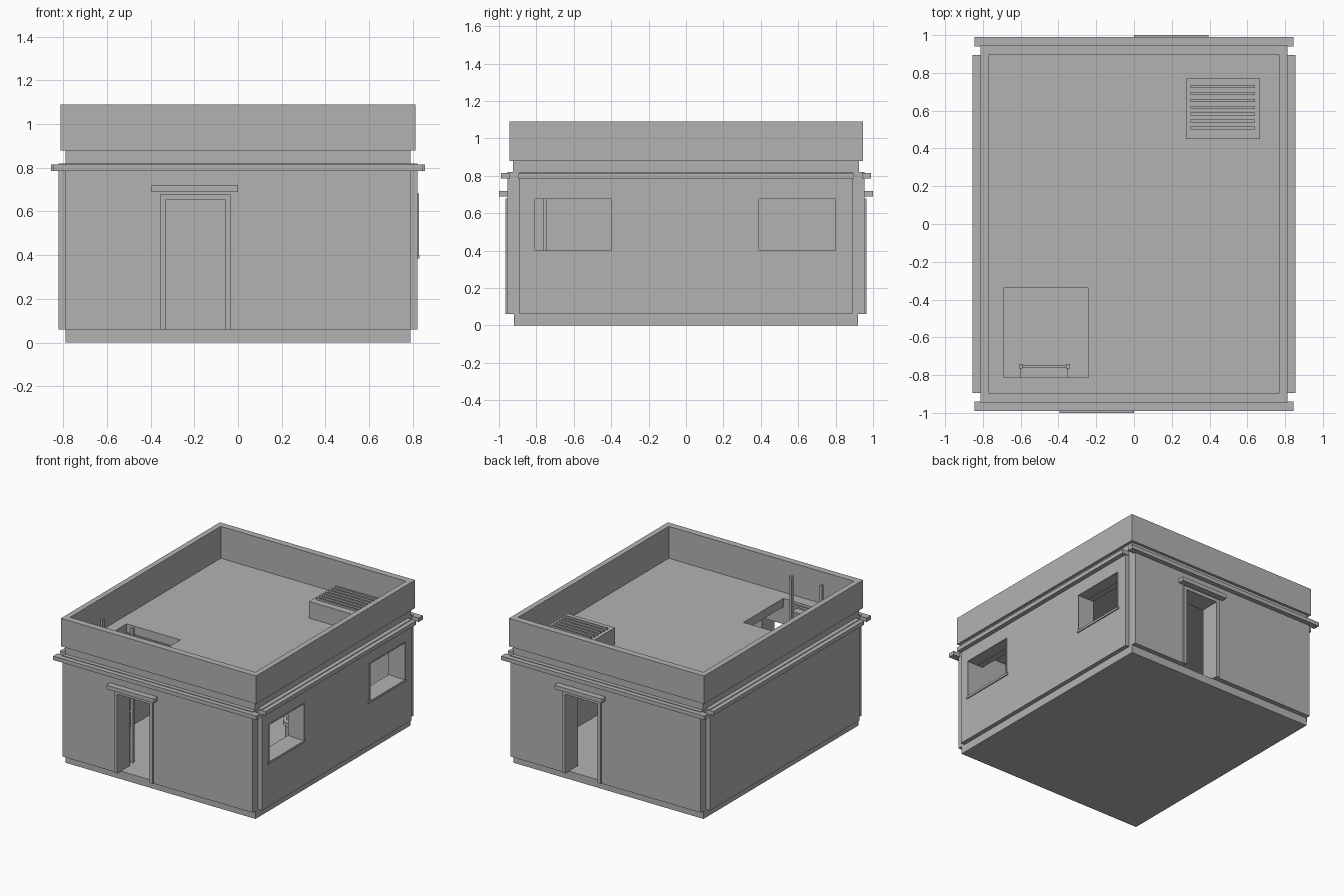
import bpy
import bmesh
import math

cube = bpy.data.objects.get("Cube")
if cube:
    bpy.data.objects.remove(cube, do_unlink=True)

grey = bpy.data.materials.new("plain_grey")
grey.use_nodes = True
grey.diffuse_color = (0.45, 0.45, 0.45, 1)
grey.node_tree.nodes["Principled BSDF"].inputs["Base Color"].default_value = (0.45, 0.45, 0.45, 1)


def finish(name, bm):
    mesh = bpy.data.meshes.new(name)
    bm.to_mesh(mesh)
    bm.free()
    mesh.materials.append(grey)
    ob = bpy.data.objects.new(name, mesh)
    bpy.context.collection.objects.link(ob)
    return ob


def boxes(name, ranges):
    """One object from boxes given as (x range, y range, z range)."""
    bm = bmesh.new()
    for r in ranges:
        verts = bmesh.ops.create_cube(bm, size=1)["verts"]
        for v in verts:
            for i in range(3):
                lo, hi = sorted(r[i])
                v.co[i] = lo if v.co[i] < 0 else hi
    return finish(name, bm)


def around(span, height, holes):
    """Rectangles filling a panel around holes sorted along its length."""
    out, start = [], span[0]
    for (a, b), (lo, hi) in holes:
        out.append(((start, a), height))
        if lo > height[0]:
            out.append(((a, b), (height[0], lo)))
        if hi < height[1]:
            out.append(((a, b), (hi, height[1])))
        start = b
    return out + [((start, span[1]), height)]


def ring(outer, inner, z):
    """Four boxes forming a rectangular ring."""
    (ox, oy), (ix, iy) = outer, inner
    parts = [((-ox, ox), (s * iy, s * oy), z) for s in (-1, 1)]
    return parts + [((s * ix, s * ox), (-iy, iy), z) for s in (-1, 1)]


# Main levels and room size
FLOOR, WALL_TOP, DECK = 0.06, 0.82, 0.85
ROOM_X, ROOM_Y = 0.69, 0.815
CORE_X = 0.79
FACE_X, FACE_Y = 0.822, 0.955
WALL_Z = (FLOOR, WALL_TOP)

boxes("floor_slab", [((-CORE_X, CORE_X), (-0.92, 0.92), (0, FLOOR))])

# Front and back walls, each with a framed doorway and canopy
for side, label in ((-1, "front"), (1, "back")):
    def sx(a, b):
        return tuple(sorted((-side * a, -side * b)))

    door = sx(-0.33, -0.06)
    depth = (side * ROOM_Y, side * FACE_Y)
    boxes(label + "_wall", [(x, depth, z) for x, z in
          around((-CORE_X, CORE_X), WALL_Z, [(door, (FLOOR, 0.655))])])
    frame_y = (side * 0.93, side * 0.965)
    boxes(label + "_door_frame", [
        (sx(-0.355, -0.33), frame_y, (FLOOR, 0.68)),
        (sx(-0.06, -0.035), frame_y, (FLOOR, 0.68)),
        (sx(-0.33, -0.06), frame_y, (0.655, 0.68))])
    boxes(label + "_door_canopy", [(sx(-0.395, 0), (side * 0.95, side), (0.69, 0.72))])

# Side walls: thick core with a raised outer panel, windows on one side only
windows = [((-0.813, -0.393), (0.4, 0.682)), ((0.383, 0.805), (0.4, 0.682))]
for side, label, holes in ((1, "left", windows), (-1, "right", [])):
    parts = []
    for near, far, length in ((ROOM_X, CORE_X, ROOM_Y), (CORE_X, FACE_X, 0.89)):
        parts += [((side * near, side * far), y, z)
                  for y, z in around((-length, length), WALL_Z, holes)]
    boxes(label + "_wall", parts)

for i, ((a, b), (lo, hi)) in enumerate(windows):
    boxes("window_sill_%d" % (i + 1), [((0.78, 0.83), (a - 0.012, b + 0.012), (lo - 0.016, lo))])
    t, depth = 0.006, (0.74, 0.829)
    boxes("window_frame_%d" % (i + 1), [
        (depth, (a, a + t), (lo, hi)), (depth, (b - t, b), (lo, hi)),
        (depth, (a, b), (hi - t, hi))])

# Cornice strips
cornice_z = (0.785, 0.815)
boxes("cornice", [((-0.845, 0.845), (s * 0.94, s * 0.99), cornice_z) for s in (-1, 1)]
      + [((s * 0.8, s * 0.855), (-0.895, 0.895), cornice_z) for s in (-1, 1)])

# Roof edge: recessed neck below an overhanging parapet
boxes("roof_neck", ring((CORE_X, 0.925), (0.77, 0.895), (0.8, 0.88)))
boxes("parapet", ring((0.812, 0.945), (0.77, 0.895), (0.88, 1.09)))

# Roof deck with a square hatch
hatch = ((-0.69, -0.24), (-0.813, -0.34))
boxes("roof_deck", [(x, y, (0.785, DECK)) for x, y in
                    around((-0.77, 0.77), (-0.895, 0.895), [hatch])])

# Ladder through the hatch
rail_y = (-0.765, -0.742)
boxes("ladder_rails", [((x - 0.01, x + 0.01), rail_y, (FLOOR, 1.07)) for x in (-0.6, -0.35)])
boxes("ladder_rungs", [((-0.6, -0.35), (-0.76, -0.747), (z, z + 0.015))
                       for z in [0.15 + 0.14 * i for i in range(6)]])
boxes("ladder_landing", [((-0.6, -0.35), (-0.815, -0.755), (0.79, 0.805))])

# Rooftop vent with louvres
boxes("roof_vent", [((0.275, 0.668), (0.45, 0.77), (DECK, 0.975))])
boxes("vent_slats", [((0.3, 0.64), (y - 0.007, y + 0.007), (0.97, 0.988))
                     for y in [0.508 + 0.037 * i for i in range(7)]])


def cylinder(name, radius, x, y, z0, z1, sides=24):
    bm = bmesh.new()
    bmesh.ops.create_cone(bm, cap_ends=True, segments=sides, radius1=radius,
                          radius2=radius, depth=z1 - z0)
    bmesh.ops.translate(bm, verts=bm.verts, vec=(x, y, (z0 + z1) / 2))
    ob = finish(name, bm)
    bpy.ops.object.select_all(action="DESELECT")
    bpy.context.view_layer.objects.active = ob
    ob.select_set(True)
    bpy.ops.object.shade_smooth_by_angle()


# Round table inside with small pieces on top
tx, ty = 0.48, 0.02
cylinder("table_base", 0.085, tx, ty, FLOOR, 0.28)
cylinder("table_top", 0.1, tx, ty, 0.28, 0.31)
for i in range(5):
    a = math.tau * i / 5
    cylinder("table_piece_%d" % (i + 1), 0.015, tx + 0.06 * math.cos(a),
             ty + 0.06 * math.sin(a), 0.31, 0.325, 12)
